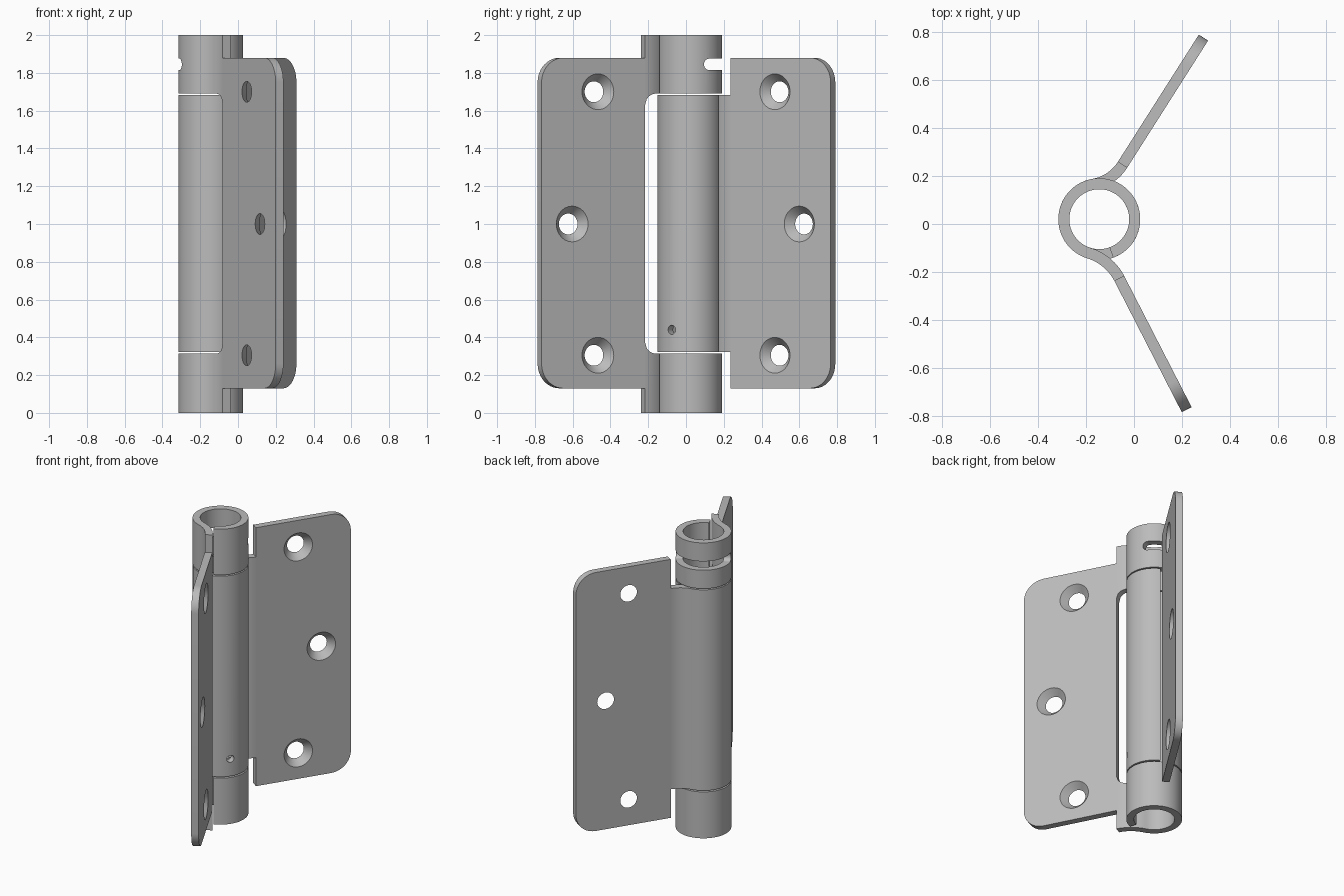
import bpy
import bmesh
from math import sin, cos, pi, radians, sqrt, atan2
from mathutils import Vector, Matrix

if "Cube" in bpy.data.objects:
    bpy.data.objects.remove(bpy.data.objects["Cube"], do_unlink=True)

steel = bpy.data.materials.new("steel_grey")
steel.use_nodes = True
GREY = (0.5, 0.5, 0.5, 1)
steel.diffuse_color = GREY
steel.node_tree.nodes["Principled BSDF"].inputs["Base Color"].default_value = GREY

AXIS = Vector((-0.145, 0.02))   # knuckle centre
THICK = 0.046
R = 0.148                       # knuckle radius at mid thickness
LEAF_LO, LEAF_HI, CORNER = 0.13, 1.88, 0.13


def finish(name, bm):
    bmesh.ops.recalc_face_normals(bm, faces=bm.faces)
    mesh = bpy.data.meshes.new(name)
    bm.to_mesh(mesh)
    bm.free()
    obj = bpy.data.objects.new(name, mesh)
    bpy.context.collection.objects.link(obj)
    mesh.materials.append(steel)
    return obj


def sheet(name, stations, thick=THICK):
    """Solid sheet swept through stations of (point, normal, low z, high z)."""
    bm = bmesh.new()
    rings = []
    for p, n, lo, hi in stations:
        a, b = p + n * thick / 2, p - n * thick / 2
        rings.append([bm.verts.new((q.x, q.y, z))
                      for q, z in ((a, lo), (a, hi), (b, hi), (b, lo))])
    for r0, r1 in zip(rings, rings[1:]):
        for i in range(4):
            j = (i + 1) % 4
            bm.faces.new((r0[i], r0[j], r1[j], r1[i]))
    bm.faces.new(rings[0])
    bm.faces.new(rings[-1])
    return finish(name, bm)


def cone(name, centre, direction, r1, r2, depth):
    bm = bmesh.new()
    turn = direction.to_track_quat('Z', 'Y').to_matrix().to_4x4()
    bmesh.ops.create_cone(bm, cap_ends=True, segments=40, radius1=r1, radius2=r2,
                          depth=depth, matrix=Matrix.Translation(centre) @ turn)
    return finish(name, bm)


def select_only(obj):
    bpy.ops.object.select_all(action='DESELECT')
    obj.select_set(True)
    bpy.context.view_layer.objects.active = obj


def cut(obj, cutter):
    cutter.hide_render = True
    mod = obj.modifiers.new("cut", 'BOOLEAN')
    mod.operation, mod.solver, mod.object = 'DIFFERENCE', 'EXACT', cutter
    select_only(obj)
    bpy.ops.object.modifier_apply(modifier=mod.name)
    bpy.data.objects.remove(cutter, do_unlink=True)


def polar(a):
    return Vector((cos(a), sin(a)))


def heading(v):
    return atan2(v.y, v.x)


def notch(t, r):
    """Height of a quarter round of radius r at distance t from its end."""
    t = min(max(t, 0.0), r)
    return sqrt(r * r - (r - t) ** 2)


def make_leaf(side, start, end, tabs):
    start, end = Vector(start), Vector(end)
    length = (end - start).length
    d = (end - start) / length
    m = Vector((-d.y, d.x))
    if m.x > 0:
        m = -m

    # flat plate with two rounded outer corners
    stations = [(start, -m, LEAF_LO, LEAF_HI)]
    for i in range(13):
        a = i / 12 * pi / 2
        inset = CORNER * (1 - cos(a))
        p = start + d * (length - CORNER + CORNER * sin(a))
        stations.append((p, -m, LEAF_LO + inset, LEAF_HI - inset))
    plate = sheet(side + "_leaf", stations)

    # countersunk screw holes
    for s, z in ((0.28, 0.305), (0.433, 1.0), (0.28, 1.70)):
        c = start + d * s
        cut(plate, cone("countersink", Vector((c.x, c.y, z)),
                        Vector((-m.x, -m.y, 0)), 0.041, 0.109, 0.08))

    # reverse bend tangent to plate and knuckle, then the rolled knuckle
    v = start - AXIS
    rb = (v.length_squared - R * R) / (2 * R - 2 * v.dot(m))
    hub = start + m * rb
    a0 = heading(start - hub)
    sweep = (heading(AXIS - hub) - a0 + pi) % (2 * pi) - pi
    w0 = heading(hub - AXIS)
    wrap = radians(323) * (-1 if sweep > 0 else 1)
    path = []
    for i in range(17):
        n = polar(a0 + sweep * i / 16)
        path.append((hub + n * rb, n, rb * abs(sweep) * i / 16))
    for i in range(1, 65):
        n = polar(w0 + wrap * i / 64)
        path.append((AXIS + n * R, -n, 1.0))

    parts = [plate]
    for name, lo, hi, fillet_lo, fillet_hi in tabs:
        parts.append(sheet(name, [
            (p, n, lo - (fillet_lo - notch(t, fillet_lo)),
             hi + (fillet_hi - notch(t, fillet_hi))) for p, n, t in path]))
    return parts


front = make_leaf("front", (-0.061, -0.228), (0.22, -0.775),
                  (("lower_knuckle", 0.0, 0.314, 0, 0.062),
                   ("upper_knuckle", 1.69, 2.0, 0.062, 0)))
back = make_leaf("back", (-0.048, 0.247), (0.29, 0.778),
                 (("middle_knuckle", 0.323, 1.682, 0, 0),))

# round-ended adjusting slot around the back of the upper knuckle
SLOT_R, SLOT_Z, SPAN = 0.03, 1.845, 181
ends = [10 * (1 - cos(i / 8 * pi / 2)) for i in range(9)]
middle = [10 + (SPAN - 20) * i / 24 for i in range(1, 24)]
slot = []
for deg in ends + middle + [SPAN - e for e in reversed(ends)]:
    h = max(notch(min(deg, SPAN - deg) / 10 * SLOT_R, SLOT_R), 0.002)
    n = polar(radians(26 + deg))
    slot.append((AXIS + n * R, n, SLOT_Z - h, SLOT_Z + h))
cut(front[2], sheet("slot_cutter", slot, 0.1))

# small pin hole in the middle knuckle
n = polar(radians(-34))
p = AXIS + n * R
cut(back[1], cone("pin_hole", Vector((p.x, p.y, 0.44)),
                  Vector((n.x, n.y, 0)), 0.024, 0.024, 0.1))

for obj in front + back:
    select_only(obj)
    bpy.ops.object.shade_smooth_by_angle(angle=radians(30))
